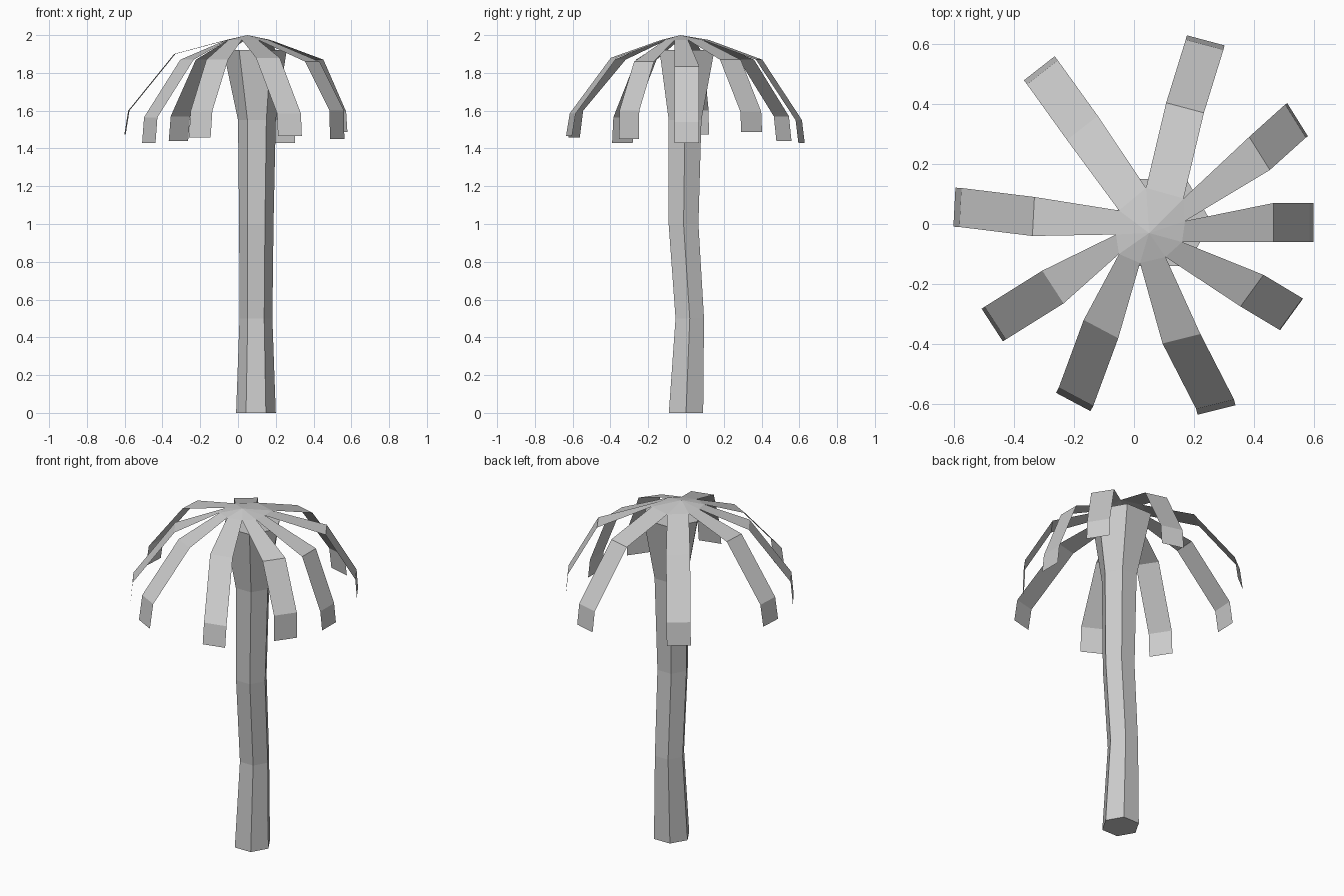
import bpy
import bmesh
import math
from mathutils import Vector


def finish(bm, name):
    bmesh.ops.recalc_face_normals(bm, faces=bm.faces)
    mesh = bpy.data.meshes.new(name)
    bm.to_mesh(mesh)
    bm.free()
    obj = bpy.data.objects.new(name, mesh)
    bpy.context.collection.objects.link(obj)
    return obj


# Trunk: bent six-sided tube, rings as (x, y, z, radius)
rings = [(0.095, 0, 0, 0.105), (0.095, 0.02, 0.5, 0.087),
         (0.097, -0.013, 1.0, 0.091), (0.10, -0.005, 1.55, 0.1),
         (0.09, 0.005, 1.92, 0.168)]
bm = bmesh.new()
loops = []
for x, y, z, r in rings:
    loops.append([bm.verts.new((x + r * math.cos(math.radians(60 * i)),
                                y + r * math.sin(math.radians(60 * i)), z))
                  for i in range(6)])
for a, b in zip(loops, loops[1:]):
    for i in range(6):
        j = (i + 1) % 6
        bm.faces.new((a[i], a[j], b[j], b[i]))
bm.faces.new(loops[0][::-1])
bm.faces.new(loops[-1])
finish(bm, "trunk")

# Fronds counter-clockwise: heading, mid x/y, elbow x/y, tip push, mid/elbow/tip heights
fronds = [
    (0, 0.465, 0.005, 0.585, 0.005, 0.012, 1.835, 1.54, 1.43),
    (32, 0.418, 0.235, 0.538, 0.343, 0.008, 1.87, 1.595, 1.487),
    (75, 0.17, 0.387, 0.235, 0.597, 0.015, 1.87, 1.55, 1.43),
    (128, -0.172, 0.32, -0.305, 0.505, 0.017, 1.87, 1.57, 1.44),
    (177, -0.335, 0.025, -0.578, 0.055, 0.02, 1.9, 1.6, 1.475),
    (-147, -0.27, -0.21, -0.462, -0.33, 0.012, 1.87, 1.565, 1.43),
    (-118, -0.11, -0.35, -0.193, -0.575, 0.02, 1.87, 1.6, 1.457),
    (-76, 0.158, -0.382, 0.27, -0.60, 0.02, 1.88, 1.585, 1.465),
    (-36, 0.393, -0.222, 0.523, -0.30, 0.002, 1.86, 1.6, 1.45),
]
# Valley points of the crown; entry i lies just before frond i
valleys = [(0.16, -0.06), (0.17, 0.01), (0.165, 0.085), (0.04, 0.12),
           (-0.05, 0.045), (-0.06, -0.035), (-0.05, -0.1),
           (0.02, -0.13), (0.105, -0.11)]

# Crown: fan around the apex, each fan side running out into a drooping strip
bm = bmesh.new()
apex = bm.verts.new((0.05, -0.03, 2.0))
inner = [bm.verts.new((x, y, 1.975)) for x, y in valleys]
for i, (head, mx, my, ex, ey, push, zm, ze, zt) in enumerate(fronds):
    a = math.radians(head)
    out = Vector((math.cos(a), math.sin(a), 0))
    side = Vector((-out.y, out.x, 0)) * 0.065
    elbow = Vector((ex, ey, ze))
    tip = elbow + out * push
    tip.z = zt
    prev = (inner[i], inner[(i + 1) % 9])
    bm.faces.new((apex, *prev))
    for c in (Vector((mx, my, zm)), elbow, tip):
        cur = (bm.verts.new(c - side), bm.verts.new(c + side))
        bm.faces.new((prev[0], cur[0], cur[1], prev[1]))
        prev = cur
finish(bm, "palm_fronds")
